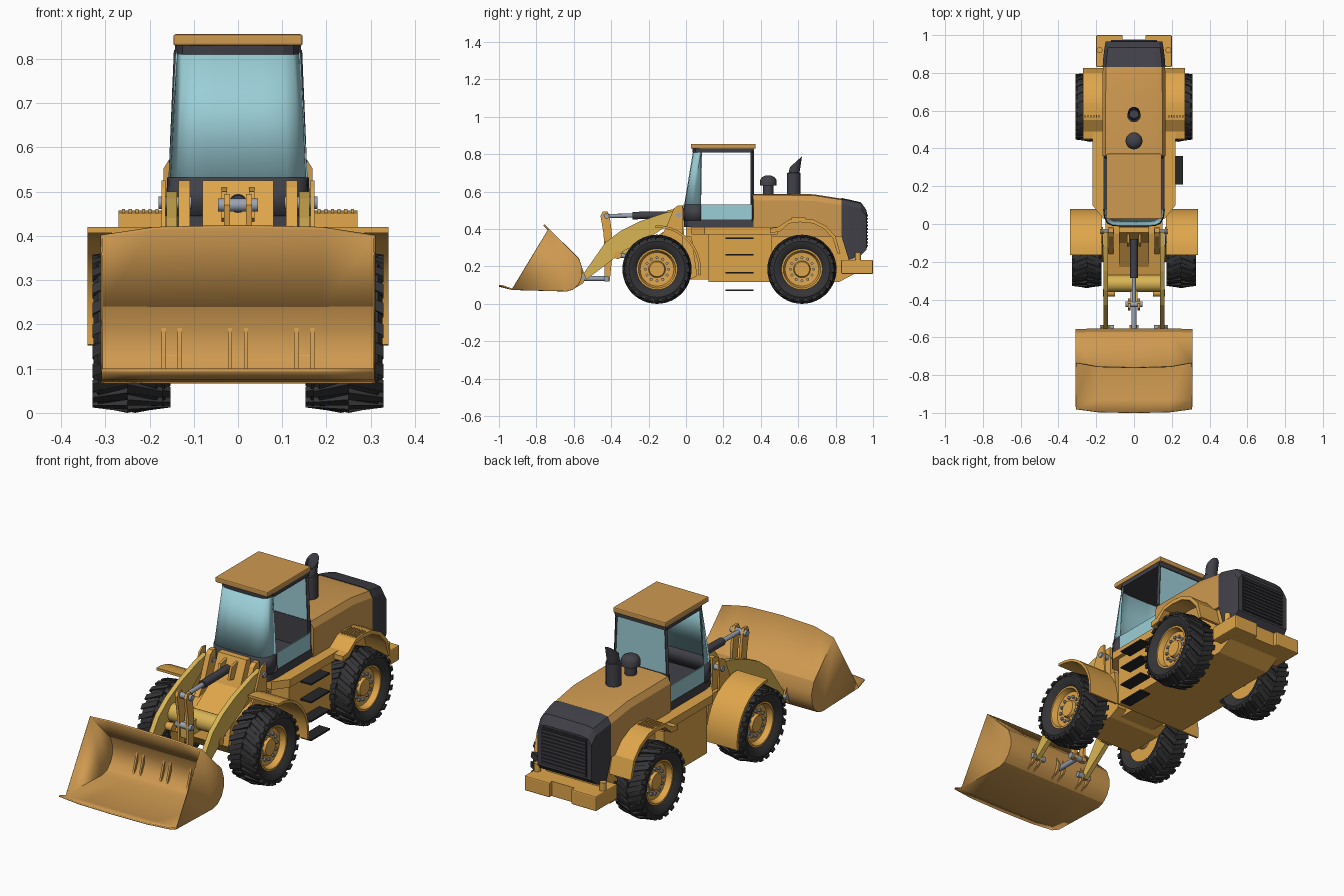
import bpy, bmesh
from math import sin, cos, pi, radians
from mathutils import Vector

default = bpy.data.objects.get("Cube")
if default:
    bpy.data.objects.remove(default, do_unlink=True)


def material(name, r, g, b):
    m = bpy.data.materials.new(name)
    m.use_nodes = True
    m.diffuse_color = (r, g, b, 1)
    m.node_tree.nodes["Principled BSDF"].inputs["Base Color"].default_value = (r, g, b, 1)
    return m


ORANGE = material("orange paint", .74, .38, .07)
DULL = material("dull orange paint", .62, .32, .08)
YELLOW = material("arm yellow", .70, .46, .09)
GLASS = material("pale blue glass", .33, .62, .68)
DARK = material("dark grey", .052, .052, .065)
RUBBER = material("tyre rubber", .035, .035, .038)
STEEL = material("steel", .33, .37, .45)
BLACK = material("step black", .02, .02, .022)


def finish(name, bm, mat, mirror=False, smooth=0, bevel=0, solid=0):
    """Turn a bmesh into a named object with its material and modifiers."""
    bmesh.ops.recalc_face_normals(bm, faces=bm.faces)
    if smooth:
        for f in bm.faces:
            f.smooth = True
        for e in bm.edges:
            e.smooth = e.calc_face_angle(0.0) < radians(smooth)
    mesh = bpy.data.meshes.new(name)
    bm.to_mesh(mesh)
    bm.free()
    mesh.materials.append(mat)
    ob = bpy.data.objects.new(name, mesh)
    bpy.context.scene.collection.objects.link(ob)
    if solid:
        mod = ob.modifiers.new("Thickness", "SOLIDIFY")
        mod.thickness, mod.offset = solid, 0
    if bevel:
        mod = ob.modifiers.new("Bevel", "BEVEL")
        mod.width, mod.segments = bevel, 2
    if mirror:
        ob.modifiers.new("Mirror", "MIRROR")
    return ob


def loft(name, rings, mat, closed=True, caps=True, **opts):
    """Skin a list of equal-length point rings."""
    bm = bmesh.new()
    rows = [[bm.verts.new(p) for p in ring] for ring in rings]
    n = len(rows[0])
    for a, b in zip(rows, rows[1:]):
        for i in range(n if closed else n - 1):
            j = (i + 1) % n
            bm.faces.new((a[i], a[j], b[j], b[i]))
    if caps:
        bm.faces.new(rows[0])
        bm.faces.new(rows[-1])
    return finish(name, bm, mat, **opts)


def prism(name, x0, x1, profile, mat, **opts):
    """Extrude a side profile of (y, z) points across x."""
    return loft(name, [[(x, y, z) for y, z in profile] for x in (x0, x1)], mat, **opts)


def box(name, x0, x1, y0, y1, z0, z1, mat, **opts):
    return prism(name, x0, x1, [(y0, z0), (y1, z0), (y1, z1), (y0, z1)], mat, **opts)


def rod(name, p, q, r, mat, sides=16, **opts):
    p, q = Vector(p), Vector(q)
    turn = (q - p).to_track_quat("Z", "Y")
    ring = [turn @ Vector((r * cos(2 * pi * i / sides), r * sin(2 * pi * i / sides), 0))
            for i in range(sides)]
    return loft(name, [[c + v for v in ring] for c in (p, q)], mat, smooth=40, **opts)


def lathe_x(name, centre, profile, mat, sides=40, **opts):
    """Spin (x offset, radius) points about an axle along x."""
    cx, cy, cz = centre
    rings = [[(cx + x, cy + r * cos(2 * pi * i / sides), cz + r * sin(2 * pi * i / sides))
              for i in range(sides)] for x, r in profile]
    return loft(name, rings, mat, smooth=30, mirror=True, **opts)


def lathe_z(name, y, profile, mat, sides=20):
    rings = [[(r * cos(2 * pi * i / sides), y + r * sin(2 * pi * i / sides), z)
              for i in range(sides)] for z, r in profile]
    return loft(name, rings, mat, smooth=35)


# Wheels: tyre, chevron lugs, rim, bolts and axle
def wheel(place, x, y):
    z = .185
    side = [(.055, .108), (.073, .13), (.077, .15), (.066, .171)]
    lathe_x(place + "_tyre", (x, y, z), [(-a, r) for a, r in side] + side[::-1], RUBBER, caps=False)
    lathe_x(place + "_rim", (x, y, z), [(-.055, .112), (.056, .112), (.056, .1), (.028, .09),
                                        (.025, .045), (.04, .04), (.04, .01)], ORANGE)
    bm = bmesh.new()
    count = 22
    for i in range(count):
        for s in (-1, 1):
            start = 2 * pi * (i + s / 4) / count
            for v in bmesh.ops.create_cube(bm, size=1)["verts"]:
                across = v.co.x + .5
                r = .16 if v.co.z < 0 else .185 - .012 * across
                angle = start + .15 * v.co.y + .2 * across
                v.co = (x + s * .079 * across, y + r * cos(angle), z + r * sin(angle))
    finish(place + "_tyre_lugs", bm, RUBBER, mirror=True)
    for i in range(12):
        a = pi * i / 6
        p = (x + .02, y + .062 * cos(a), z + .062 * sin(a))
        rod(place + "_wheel_bolt", p, (x + .036, p[1], p[2]), .008, STEEL, sides=8, mirror=True)
    rod(place + "_axle", (-x, y, z), (x, y, z), .045, ORANGE)


wheel("front", .25, -.155)
wheel("rear", .232, .62)

# Bucket: curved shell with arched lip and top edge, closed by side plates
profile = [(-.93, .078), (-.64, .07), (-.605, .08), (-.575, .108), (-.559, .145),
           (-.558, .19), (-.576, .242), (-.735, .40)]
bm = bmesh.new()
columns = []
for x, bulge in ((-.308, 0), (-.19, .8), (0, 1), (.19, .8), (.308, 0)):
    pts = [(-.98 - .02 * bulge, .096)] + profile[:-1] + [(-.735 - .025 * bulge, .40 + .022 * bulge)]
    columns.append([bm.verts.new((x, py, pz)) for py, pz in pts])
for a, b in zip(columns, columns[1:]):
    for i in range(len(a) - 1):
        bm.faces.new((a[i], a[i + 1], b[i + 1], b[i]))
for c in (columns[0], columns[-1]):
    bm.faces.new(c[1:])
finish("bucket", bm, DULL, smooth=26, solid=.008)
for x in (-.15, 0, .15):
    for s in (-.018, .018):
        prism("bucket_ear", x + s - .005, x + s + .005,
              [(-.6, .08), (-.55, .11), (-.535, .14), (-.56, .2)], DULL)

# Lift arms, cross tube and pins
prism("lift_arm", .138, .162, [(-.57, .13), (-.54, .125), (-.44, .20), (-.33, .285), (-.2, .35),
      (-.1, .42), (-.03, .475), (-.045, .50), (-.12, .485), (-.25, .44), (-.35, .39),
      (-.43, .33), (-.5, .23)], YELLOW, mirror=True)
rod("arm_cross_tube", (-.14, -.315, .31), (.14, -.315, .31), .045, YELLOW, sides=20)
for y, z in ((-.04, .475), (-.55, .14)):
    rod("arm_pin", (.105, y, z), (.18, y, z), .014, STEEL, mirror=True)
rod("lift_cylinder_rod", (.115, -.37, .26), (.115, -.2, .245), .012, STEEL, mirror=True)
rod("lift_cylinder", (.115, -.23, .25), (.115, -.03, .22), .022, DARK, mirror=True)
rod("lift_cylinder_eye", (.1, -.365, .26), (.165, -.365, .26), .02, ORANGE, mirror=True)

# Tilt lever, cylinder and bucket link
prism("tilt_lever", .018, .032, [(-.457, .47), (-.445, .495), (-.42, .495), (-.408, .47), (-.395, .37),
      (-.395, .25), (-.408, .12), (-.435, .12), (-.438, .25), (-.44, .37)], ORANGE, mirror=True)
box("lever_bracket", -.018, .018, -.43, -.32, .26, .33, YELLOW)
for z in (.47, .32, .135):
    rod("lever_pin", (-.045, -.425, z), (.045, -.425, z), .015, STEEL)
rod("bucket_link", (0, -.42, .135), (0, -.56, .135), .013, STEEL)
rod("tilt_rod", (0, -.43, .47), (0, -.27, .472), .011, STEEL)
rod("tilt_cylinder", (0, -.285, .472), (0, -.08, .475), .02, DARK)
prism("cylinder_anchor", .025, .037, [(-.12, .44), (-.1, .5), (-.05, .51), (-.03, .42)], ORANGE, mirror=True)

# Front frame with arm tower
prism("front_frame", -.15, .15, [(-.29, .2), (-.27, .3), (-.05, .36), (.03, .36), (.06, .15),
                                 (0, .12), (-.2, .12)], ORANGE)
prism("tower_centre", -.08, .08, [(-.245, .3), (-.1, .4), (-.045, .525), (-.015, .525), (-.01, .3)], ORANGE)
tower = [(-.2, .27), (-.11, .4), (-.065, .51), (-.045, .525), (-.02, .525), (-.015, .3)]
for x0, x1 in ((.108, .134), (.164, .173)):
    prism("tower_plate", x0, x1, tower, ORANGE, mirror=True)
box("articulation_joint", -.1, .1, 0, .15, .13, .41, ORANGE)

# Front mudguards: arcs behind the wheels
arc = [radians(92 - 10 * i) for i in range(11)]
prism("front_mudguard", .17, .34,
      [(-.155 + .235 * cos(a), .185 + .235 * sin(a)) for a in arc]
      + [(-.155 + .222 * cos(a), .185 + .222 * sin(a)) for a in reversed(arc)],
      ORANGE, smooth=25, mirror=True)

# Rear chassis, tanks and platform
prism("rear_chassis", -.15, .15, [(.12, .118), (.82, .118), (.9, .16), (.9, .37), (.12, .37)], ORANGE)
box("side_tank", .1, .2, .12, .46, .118, .37, ORANGE, mirror=True)
plan = [(.165, .03), (.22, .1), (.22, .49), (-.22, .49), (-.22, .1), (-.165, .03)]
loft("platform", [[(x, y, z) for x, y in plan] for z in (.37, .41)], ORANGE)
for z in (.068, .163, .258, .348):
    box("boarding_step", .2, .26, .21, .36, z, z + .008, BLACK)

# Rear mudguards with grip ribs
top = [(.45, .405), (.49, .41), (.55, .45), (.61, .457), (.68, .45), (.75, .415), (.8, .36), (.825, .27)]
low = [(.81, .27), (.785, .35), (.74, .4), (.68, .43), (.61, .437), (.55, .43), (.5, .385), (.45, .38)]
prism("rear_mudguard", .14, .27, top + low, ORANGE, smooth=25, mirror=True)
for i in range(6):
    box("grip_rib", .18 + .015 * i, .187 + .015 * i, .565, .64, .45, .461, ORANGE, mirror=True)


# Engine hood with chamfered shoulders
def hood_ring(y, w, top_z, bottom):
    half = [(w, bottom), (w, top_z - .035), (w - .018, top_z - .006), (w - .05, top_z)]
    return [(x, y, z) for x, z in half] + [(-x, y, z) for x, z in reversed(half)]


loft("engine_hood", [hood_ring(.36, .168, .588, .36), hood_ring(.68, .168, .586, .36),
                     hood_ring(.835, .165, .562, .36)], DULL, smooth=20)
loft("radiator_housing", [hood_ring(.832, .166, .566, .36), hood_ring(.87, .164, .558, .235),
                          hood_ring(.935, .156, .543, .26), hood_ring(.966, .15, .5, .29)], DARK)
box("radiator_back", -.125, .125, .96, .968, .3, .49, BLACK)
for i in range(10):
    box("grille_slat", -.122, .122, .964, .973, .306 + .018 * i, .315 + .018 * i, DARK)

# Counterweight and rear lamps
box("counterweight_side", .06, .2, .83, 1, .16, .235, ORANGE, mirror=True, bevel=.006)
box("counterweight_centre", -.07, .07, .83, .978, .16, .235, ORANGE)
rod("rear_lamp", (.182, .92, .23), (.182, .92, .275), .016, ORANGE, mirror=True)

# Exhaust with slanted mouth, and air intake
stack = []
for z, y, r, tilt in ((.57, .575, .036, 0), (.70, .575, .036, 0), (.702, .578, .029, 0),
                      (.76, .588, .032, .9), (.755, .588, .026, .9), (.71, .58, .024, 0)):
    stack.append([(r * cos(pi * i / 10), y + r * sin(pi * i / 10), z + tilt * r * sin(pi * i / 10))
                  for i in range(20)])
loft("exhaust_stack", stack, DARK, smooth=35)
lathe_z("air_intake", .44, [(.57, .028), (.632, .028), (.634, .045), (.66, .045), (.675, .036),
                            (.685, .018)], DARK)


# Cab: floor, dark nose, wrapped windscreen, open doors, rear window, roof
def nose(z, w, y):
    half = [(w, .08), (w * .97, y + .045), (w * .88, y + .016), (w * .72, y + .004), (w * .4, y)]
    return [(a, b, z) for a, b in half] + [(-a, b, z) for a, b in reversed(half)]


def footprint(z, w, y, back):
    return [(w, back, z)] + nose(z, w, y) + [(-w, back, z)]


loft("cab_floor", [footprint(.41, .162, -.01, .36), footprint(.45, .16, -.01, .36)], DARK)
loft("cab_nose", [nose(.445, .16, -.01), nose(.532, .156, -.008)], DARK,
     closed=False, caps=False, smooth=35, solid=.008)
loft("windscreen", [nose(.53, .155, -.007), nose(.815, .139, .04)], GLASS,
     closed=False, caps=False, smooth=35, solid=.005)
prism("door_glass", .153, .158, [(.08, .45), (.352, .45), (.352, .532), (.08, .532)], GLASS, mirror=True)
box("cab_back_wall", -.155, .155, .35, .36, .44, .59, DARK)
loft("rear_window", [[(-.15, .355, .585), (.15, .355, .585)], [(-.139, .355, .815), (.139, .355, .815)]],
     GLASS, closed=False, caps=False, solid=.005)
rod("cab_rear_pillar", (.152, .354, .44), (.136, .354, .82), .009, DARK, sides=4, mirror=True)
loft("cab_header", [footprint(.81, .142, .036, .362), footprint(.832, .143, .034, .364)], DARK)
box("cab_roof", -.146, .146, .026, .372, .83, .856, DULL, bevel=.005)
